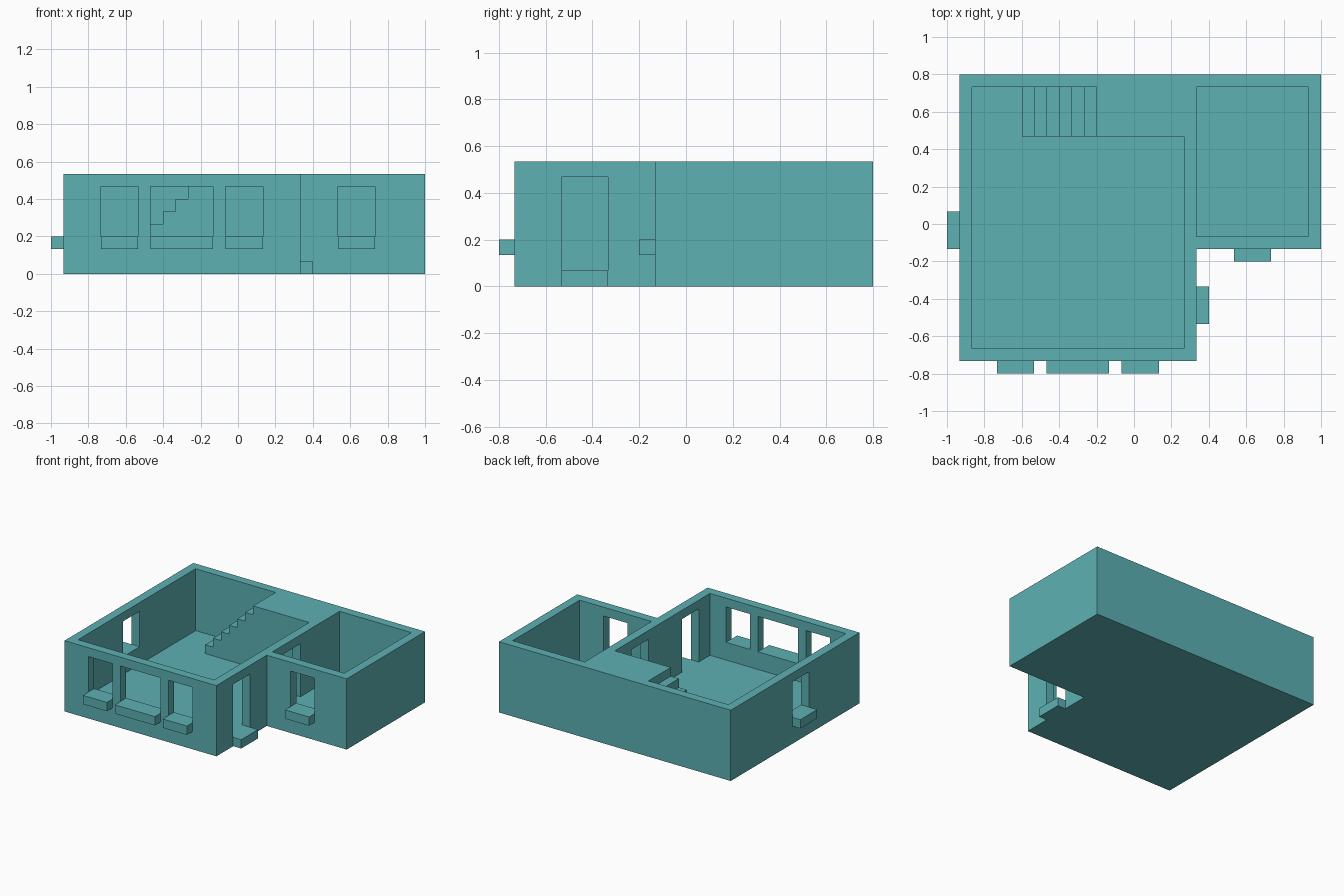
import bpy
import bmesh
from mathutils import Vector

if "Cube" in bpy.data.objects:
    bpy.data.objects.remove(bpy.data.objects["Cube"])

U = 1 / 15  # everything sits on this modular grid

teal = bpy.data.materials.new("teal")
teal.diffuse_color = (0.11, 0.44, 0.45, 1)
teal.use_nodes = True
teal.node_tree.nodes["Principled BSDF"].inputs["Base Color"].default_value = teal.diffuse_color


def prism(name, outline, direction):
    """Extrude a planar outline (grid units) along a direction."""
    bm = bmesh.new()
    face = bm.faces.new([bm.verts.new(Vector(p) * U) for p in outline])
    ext = bmesh.ops.extrude_face_region(bm, geom=[face], use_keep_orig=True)
    verts = [g for g in ext["geom"] if isinstance(g, bmesh.types.BMVert)]
    bmesh.ops.translate(bm, verts=verts, vec=Vector(direction) * U)
    bmesh.ops.recalc_face_normals(bm, faces=bm.faces)
    mesh = bpy.data.meshes.new(name)
    bm.to_mesh(mesh)
    bm.free()
    mesh.materials.append(teal)
    ob = bpy.data.objects.new(name, mesh)
    bpy.context.collection.objects.link(ob)
    return ob


def box(name, x0, x1, y0, y1, z0, z1):
    return prism(name, [(x0, y0, z0), (x1, y0, z0), (x1, y1, z0), (x0, y1, z0)],
                 (0, 0, z1 - z0))


# L-shaped house block
house = prism("house_walls",
              [(-14, -11, 0), (5, -11, 0), (5, -2, 0), (15, -2, 0), (15, 12, 0), (-14, 12, 0)],
              (0, 0, 8))

# Hollow rooms
cutters = [box("main_room_cutter", -13, 4, -10, 7, 1, 9),
           box("side_room_cutter", 5, 14, -1, 11, 1, 9)]

# Stairwell hollow, leaving solid steps rising to the landing
steps = [(-13, 6, 1), (-9, 6, 1)]
for i in range(6):
    steps += [(-9 + i, 6, 2 + i), (-8 + i, 6, 2 + i)]
steps += [(-3, 6, 9), (-13, 6, 9)]
cutters.append(prism("stairwell_cutter", steps, (0, 5, 0)))

# Front windows with sills: (left, right, wall face y)
for name, x0, x1, y in [("left", -11, -8, -11), ("middle", -7, -2, -11),
                        ("right", -1, 2, -11), ("side_room", 8, 11, -2)]:
    cutters.append(box(name + "_window_cutter", x0, x1, y - 0.5, y + 1.5, 3, 7))
    box(name + "_window_sill", x0, x1, y - 1, y, 2, 3)

# Window and sill in the left wall
cutters.append(box("west_window_cutter", -14.5, -12.5, -2, 1, 3, 7))
box("west_window_sill", -15, -14, -2, 1, 2, 3)

# Entrance door with step, and inner doorway
cutters.append(box("entrance_cutter", 3.5, 5.5, -8, -5, 1, 7))
box("entrance_step", 5, 6, -8, -5, 0, 1)
cutters.append(box("inner_door_cutter", 3.5, 5.5, 1, 4, 1, 7))

# Carve the openings, bake the result, drop the cutters
for c in cutters:
    mod = house.modifiers.new(c.name, "BOOLEAN")
    mod.operation = "DIFFERENCE"
    mod.solver = "EXACT"
    mod.object = c
bpy.context.view_layer.update()
baked = bpy.data.meshes.new_from_object(
    house.evaluated_get(bpy.context.evaluated_depsgraph_get()))
house.modifiers.clear()
house.data = baked
baked.materials.clear()
baked.materials.append(teal)
for c in cutters:
    bpy.data.objects.remove(c)
